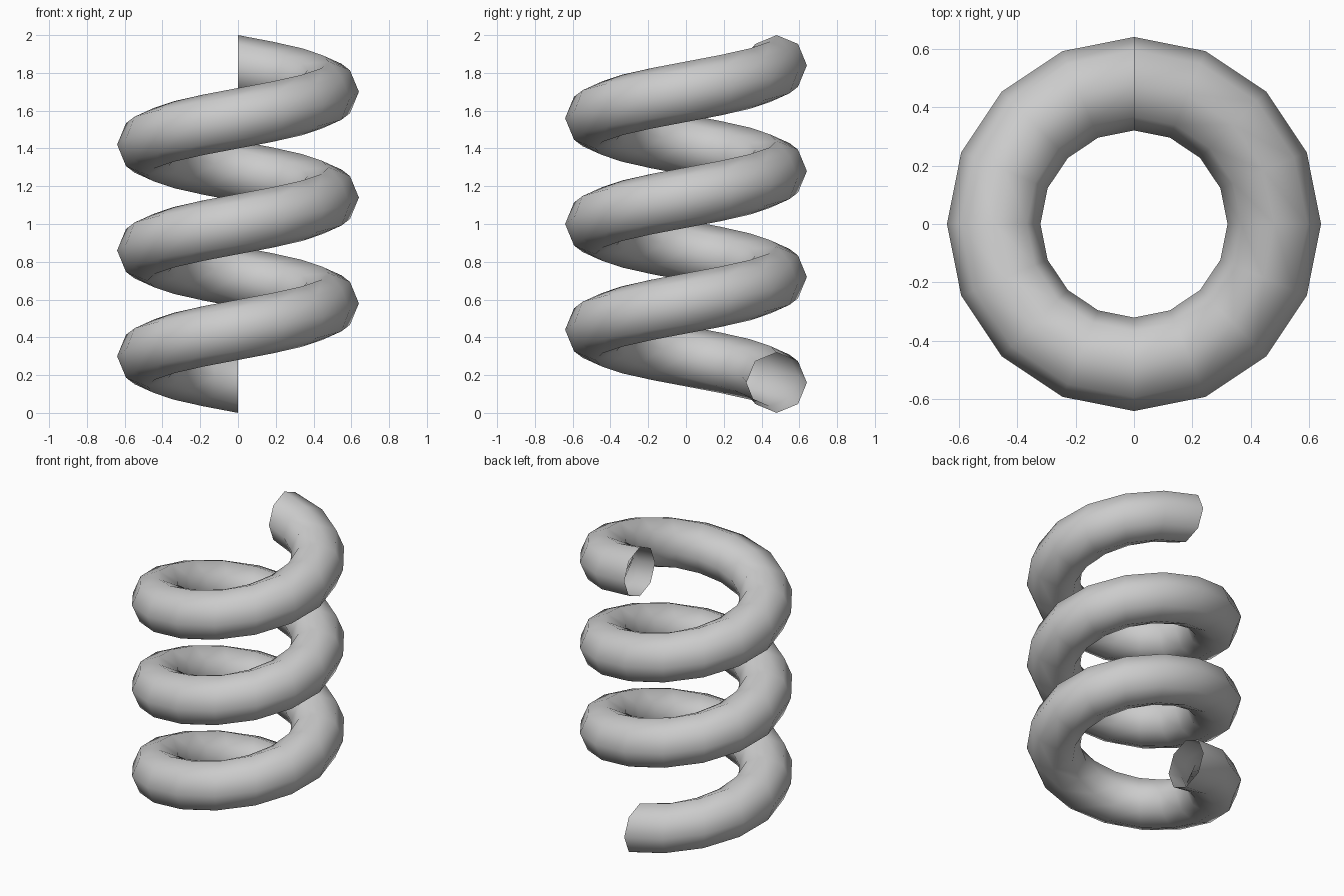
import bpy, bmesh
from math import sin, cos, tau

if "Cube" in bpy.data.objects:
    bpy.data.objects.remove(bpy.data.objects["Cube"])

COIL_R, TUBE_R = 0.48, 0.16   # helix radius and wire radius
TURNS, STEPS, SIDES = 3, 16, 8
PITCH = 0.56

bm = bmesh.new()


def ring(i):
    """Octagonal wire section, standing upright at helix step i."""
    phi = tau / 4 + tau * i / STEPS
    zc = TUBE_R + PITCH * i / STEPS
    verts = []
    for k in range(SIDES):
        a = tau * k / SIDES
        r = COIL_R + TUBE_R * cos(a)
        verts.append(bm.verts.new((r * cos(phi), r * sin(phi), zc + TUBE_R * sin(a))))
    return verts


# coiled wire with open ends
rings = [ring(i) for i in range(TURNS * STEPS + 1)]
for a, b in zip(rings, rings[1:]):
    for k in range(SIDES):
        n = (k + 1) % SIDES
        bm.faces.new((a[k], b[k], b[n], a[n])).smooth = True

mesh = bpy.data.meshes.new("coil_spring")
bm.to_mesh(mesh)
bm.free()
bpy.context.collection.objects.link(bpy.data.objects.new("coil_spring", mesh))
